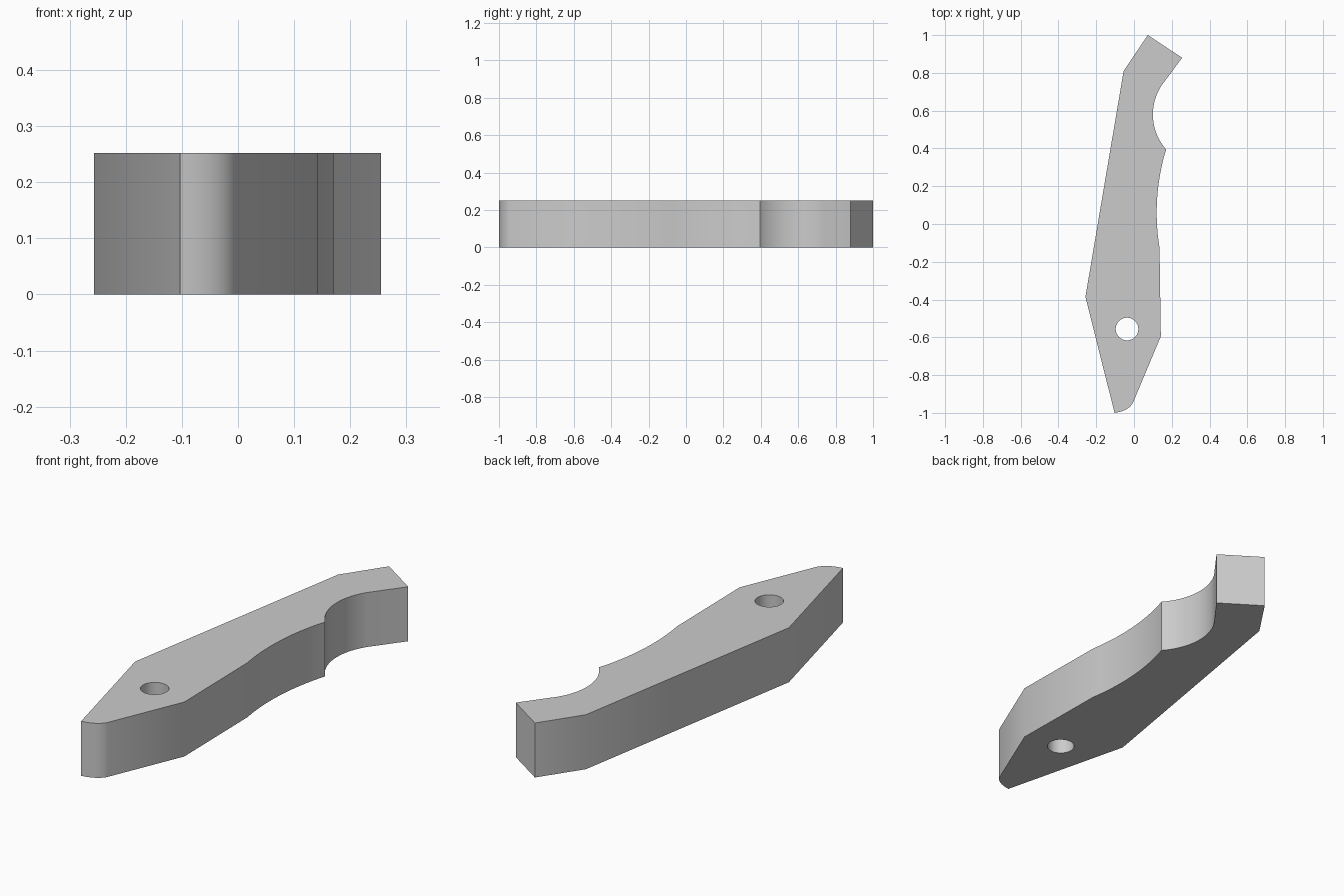
import bpy
import bmesh
import math
from mathutils import Vector

cube = bpy.data.objects.get("Cube")
if cube:
    bpy.data.objects.remove(cube, do_unlink=True)

HEIGHT = 0.252


def arc(cx, cy, r, start, end, steps):
    """Points along a circular arc, angles in degrees."""
    angles = [math.radians(start + (end - start) * i / steps) for i in range(steps + 1)]
    return [(cx + r * math.cos(a), cy + r * math.sin(a)) for a in angles]


def bend(a, b, c, steps):
    """Points along a rounded corner from a to c, pulled towards b."""
    a, b, c = Vector(a), Vector(b), Vector(c)
    ts = [i / steps for i in range(steps + 1)]
    return [tuple(a * (1 - t) ** 2 + b * 2 * t * (1 - t) + c * t * t) for t in ts]


def prism(name, outline, bottom, top):
    """Extrude a flat outline straight up."""
    bm = bmesh.new()
    base = bm.faces.new([bm.verts.new((x, y, bottom)) for x, y in outline])
    new = bmesh.ops.extrude_face_region(bm, geom=[base])["geom"]
    verts = [v for v in new if isinstance(v, bmesh.types.BMVert)]
    bmesh.ops.translate(bm, verts=verts, vec=(0, 0, top - bottom))
    bmesh.ops.recalc_face_normals(bm, faces=bm.faces[:])
    mesh = bpy.data.meshes.new(name)
    bm.to_mesh(mesh)
    bm.free()
    obj = bpy.data.objects.new(name, mesh)
    bpy.context.collection.objects.link(obj)
    return obj


# Lever outline: straight back, hooked end, round bite, shallow grip, rounded tip
outline = [(0.073, 1.0), (-0.055, 0.81), (-0.257, -0.385)]
outline += bend((-0.103, -1.0), (-0.028, -0.99), (-0.005, -0.945), 10)
outline += [(0.142, -0.595)]
outline += arc(1.27, 0.06, 1.15, 189.3, 163.1, 14)[:-1]
outline += arc(0.38, 0.58, 0.28, 221.5, 147, 20)
outline += [(0.255, 0.88)]
lever = prism("lever", outline, 0, HEIGHT)

grey = bpy.data.materials.new("plain grey")
grey.use_nodes = True
colour = (0.6, 0.6, 0.6, 1)
grey.diffuse_color = colour
grey.node_tree.nodes["Principled BSDF"].inputs["Base Color"].default_value = colour
lever.data.materials.append(grey)

# Pivot hole
cutter = prism("pivot_hole_cutter", arc(-0.037, -0.556, 0.06, 0, 360, 40)[:-1], -0.1, HEIGHT + 0.1)
cutter.hide_render = True
cutter.data.materials.append(grey)
hole = lever.modifiers.new("pivot_hole", 'BOOLEAN')
hole.operation = 'DIFFERENCE'
hole.solver = 'EXACT'
hole.object = cutter

bpy.ops.object.select_all(action='DESELECT')
lever.select_set(True)
bpy.context.view_layer.objects.active = lever
bpy.ops.object.modifier_apply(modifier=hole.name)
bpy.data.objects.remove(cutter, do_unlink=True)
bpy.ops.object.shade_smooth_by_angle(angle=math.radians(30))
